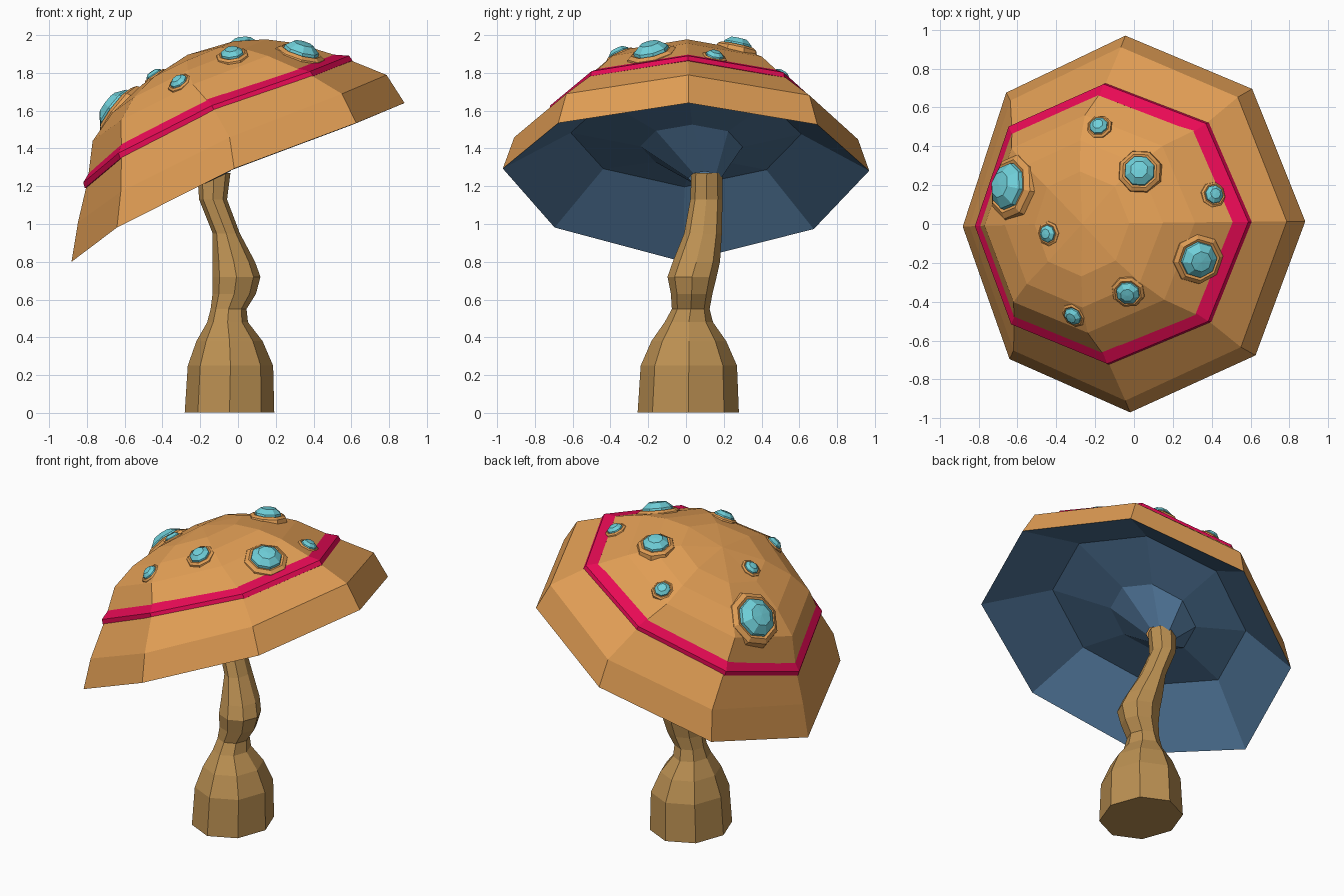
import bpy, bmesh
from math import sin, cos, pi, radians
from mathutils import Vector, Matrix
from mathutils.bvhtree import BVHTree

if "Cube" in bpy.data.objects:
    bpy.data.objects.remove(bpy.data.objects["Cube"])


def material(name, rgb):
    m = bpy.data.materials.new(name)
    m.diffuse_color = (*rgb, 1)
    m.use_nodes = True
    m.node_tree.nodes["Principled BSDF"].inputs["Base Color"].default_value = m.diffuse_color
    return m


CAP = material("cap_orange", (0.75, 0.34, 0.09))
STEM = material("stem_brown", (0.50, 0.28, 0.085))
BLUE = material("underside_blue", (0.08, 0.18, 0.32))
PINK = material("band_pink", (0.80, 0.003, 0.09))
TEAL = material("gem_teal", (0.16, 0.63, 0.70))


def loft(name, rings, mat, matrix=Matrix(), cap_start=False, cap_end=False, closed=False, n=8):
    """Skin n-sided rings given as (centre x, centre y, z, radius x, radius y, droop)."""
    bm = bmesh.new()
    loops = []
    for cx, cy, z, rx, ry, *droop in rings:
        loop = []
        for i in range(n):
            c, s = cos(2 * pi * i / n), sin(2 * pi * i / n)
            # droop lifts the front and back of a ring relative to its ends
            lift = (droop[0] if droop else 0) * (1 - c * c) * (0.075 - 0.065 * c)
            loop.append(bm.verts.new(matrix @ Vector((cx + rx * c, cy + ry * s, z + lift))))
        loops.append(loop)
    pairs = list(zip(loops, loops[1:]))
    if closed:
        pairs.append((loops[-1], loops[0]))
    for a, b in pairs:
        for i in range(n):
            j = (i + 1) % n
            bm.faces.new((a[i], a[j], b[j], b[i]))
    if cap_start:
        bm.faces.new(loops[0][::-1])
    if cap_end:
        bm.faces.new(loops[-1])
    bmesh.ops.remove_doubles(bm, verts=bm.verts, dist=1e-4)
    if closed:
        bmesh.ops.recalc_face_normals(bm, faces=bm.faces)
    mesh = bpy.data.meshes.new(name)
    bm.to_mesh(mesh)
    bm.free()
    mesh.materials.append(mat)
    obj = bpy.data.objects.new(name, mesh)
    bpy.context.collection.objects.link(obj)
    return obj


# Tilted frame shared by all cap parts
tilt = (Matrix.Translation((0, 0, 1.22)) @ Matrix.Rotation(radians(-25.5), 4, 'Y')
        @ Matrix.Rotation(radians(0.8), 4, 'Z'))

# Cap dome
cap = loft("cap", [
    (0.00, 0, 0.00, 0.977, 0.97, 1),
    (0.05, 0, 0.175, 0.905, 0.91, 0.8),
    (0.04, 0, 0.35, 0.755, 0.70, 1),
    (0.00, 0, 0.53, 0.600, 0.56, 0.55),
    (0.01, 0, 0.62, 0.450, 0.43, 0.4),
    (0.03, 0, 0.685, 0.270, 0.27, 0.2),
    (0.05, 0, 0.725, 0.0, 0.0)], CAP, tilt)

# Hollow underside with a funnel down to the stem
loft("cap_underside", [
    (0, 0, 0.00, 0.977, 0.97, 1),
    (0, 0, 0.265, 0.61, 0.61, 0.3),
    (-0.03, 0.03, 0.225, 0.27, 0.27),
    (-0.095, 0.10, 0.07, 0.085, 0.085)], BLUE, tilt).data.flip_normals()

# Raised band around the cap
loft("cap_band", [
    (0.04, 0, 0.315, 0.770, 0.71, 1),
    (0.04, 0, 0.322, 0.785, 0.725, 1),
    (0.04, 0, 0.352, 0.780, 0.72, 1),
    (0.035, 0, 0.392, 0.715, 0.66, 1),
    (0.03, 0, 0.330, 0.710, 0.65, 1)], PINK, tilt, closed=True)

# Crooked stem
loft("stem", [
    (-0.045, 0.012, 0.003, 0.237, 0.268),
    (-0.040, 0.015, 0.25, 0.226, 0.255),
    (-0.045, 0.015, 0.38, 0.175, 0.198),
    (-0.055, 0.015, 0.48, 0.108, 0.128),
    (-0.050, 0.025, 0.55, 0.095, 0.100),
    (-0.020, 0.030, 0.63, 0.115, 0.110),
    (-0.008, 0.032, 0.72, 0.127, 0.130),
    (-0.022, 0.055, 0.80, 0.112, 0.125),
    (-0.062, 0.090, 0.95, 0.072, 0.100),
    (-0.132, 0.108, 1.13, 0.074, 0.085),
    (-0.128, 0.110, 1.27, 0.088, 0.082)], STEM, cap_start=True, cap_end=True)

# Gem spots with collars: x, y, radius seen from above
spots = [(-0.18, 0.50, 0.050), (0.03, 0.27, 0.083), (0.41, 0.15, 0.050),
         (0.33, -0.18, 0.098), (-0.03, -0.35, 0.064), (-0.31, -0.47, 0.050),
         (-0.44, -0.05, 0.047), (-0.63, 0.19, 0.125)]
tree = BVHTree.FromPolygons([v.co for v in cap.data.vertices],
                            [p.vertices for p in cap.data.polygons])
inverse = tilt.inverted()
for k, (x, y, r) in enumerate(spots, 1):
    hit = tree.ray_cast(Vector((x, y, 4)), Vector((0, 0, -1)))
    p = inverse @ hit[0]
    smooth = tilt.to_3x3() @ Vector((p.x / 0.8, p.y / 0.8, p.z / 0.55)).normalized()
    normal = (smooth + hit[1]).normalized()
    place = Matrix.Translation(hit[0]) @ normal.to_track_quat('Z', 'Y').to_matrix().to_4x4()
    collar = [(1.45, -0.30), (1.35, 0.05), (1.12, 0.20), (0.95, 0.14)]
    gem = [(1.0, 0.0), (0.95, 0.32), (0.55, 0.64), (0.0, 0.68)]
    loft(f"spot_collar_{k}", [(0, 0, h * r, a * r, a * r) for a, h in collar], CAP, place)
    loft(f"spot_gem_{k}", [(0, 0, h * r, a * r, a * r) for a, h in gem], TEAL, place)
